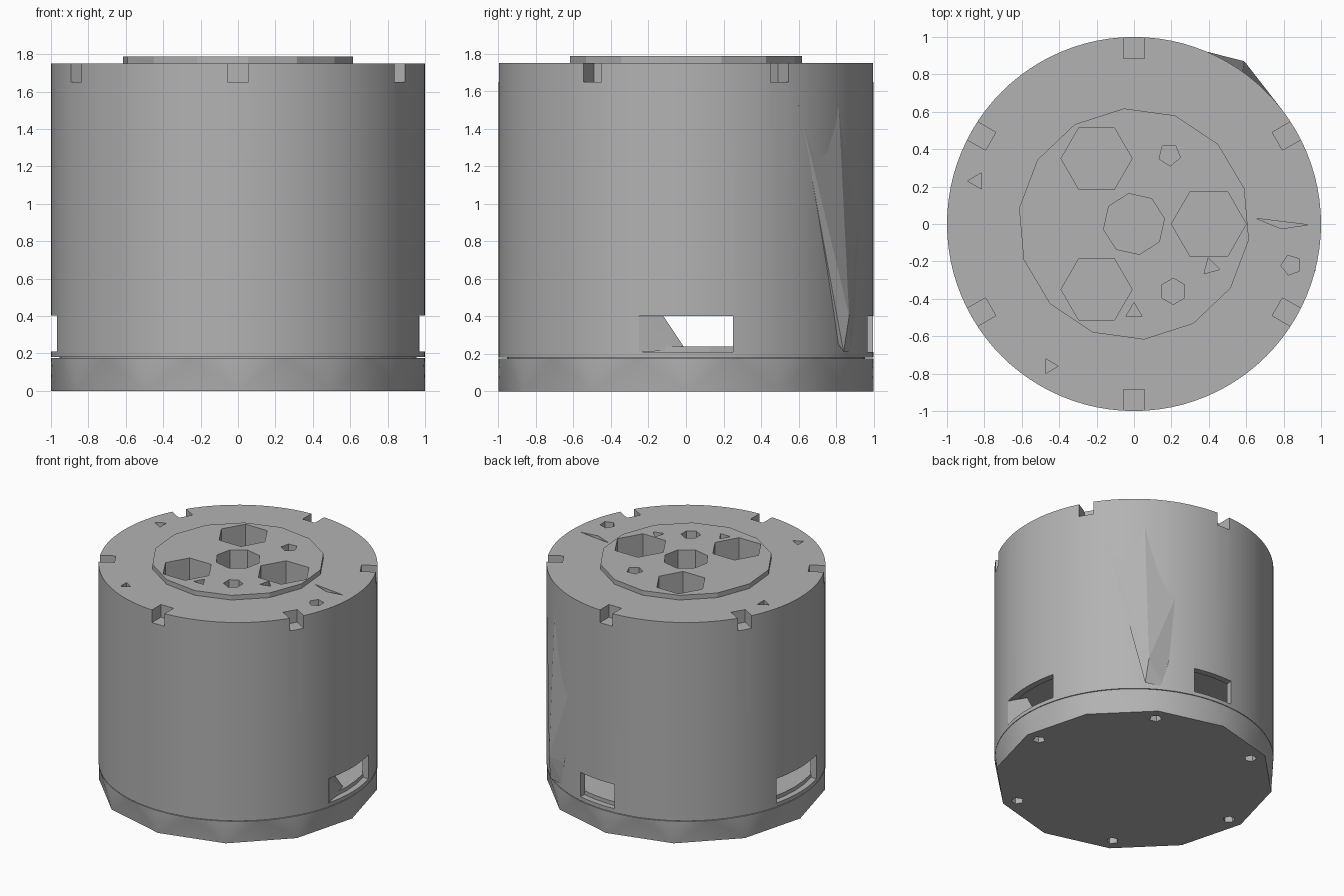
import bpy, bmesh
from math import radians, cos, sin, pi
from mathutils import Matrix, Vector

cube = bpy.data.objects.get("Cube")
if cube:
    bpy.data.objects.remove(cube, do_unlink=True)

grey = bpy.data.materials.new("mid grey")
grey.use_nodes = True
COLOUR = (0.45, 0.45, 0.45, 1)
grey.diffuse_color = COLOUR
grey.node_tree.nodes["Principled BSDF"].inputs["Base Color"].default_value = COLOUR


def finish(name, bm):
    bmesh.ops.recalc_face_normals(bm, faces=bm.faces)
    mesh = bpy.data.meshes.new(name)
    bm.to_mesh(mesh)
    bm.free()
    mesh.materials.append(grey)
    ob = bpy.data.objects.new(name, mesh)
    bpy.context.collection.objects.link(ob)
    return ob


def prism(bm, x, y, r, z0, z1, sides, turn=0):
    place = Matrix.Translation((x, y, (z0 + z1) / 2)) @ Matrix.Rotation(radians(turn), 4, "Z")
    bmesh.ops.create_cone(bm, cap_ends=True, segments=sides, radius1=r, radius2=r,
                          depth=z1 - z0, matrix=place)


def radial_box(bm, angle, radius, size, z):
    place = (Matrix.Rotation(radians(angle), 4, "Z") @ Matrix.Translation((radius, 0, z))
             @ Matrix.Diagonal((*size, 1)))
    bmesh.ops.create_cube(bm, size=1, matrix=place)


def hull(name, points):
    bm = bmesh.new()
    for p in points:
        bm.verts.new(p)
    bmesh.ops.convex_hull(bm, input=bm.verts)
    return finish(name, bm)


def cut(ob, fill):
    bm = bmesh.new()
    fill(bm)
    cutter = finish("cutter", bm)
    cutter.hide_render = True
    mod = ob.modifiers.new("cut", "BOOLEAN")
    mod.operation, mod.solver, mod.object = "DIFFERENCE", "EXACT", cutter
    bpy.ops.object.select_all(action="DESELECT")
    bpy.context.view_layer.objects.active = ob
    ob.select_set(True)
    bpy.ops.object.modifier_apply(modifier=mod.name)
    bpy.data.objects.remove(cutter, do_unlink=True)


def smooth(ob, angle=25):
    bpy.ops.object.select_all(action="DESELECT")
    bpy.context.view_layer.objects.active = ob
    ob.select_set(True)
    bpy.ops.object.shade_smooth_by_angle(angle=radians(angle))


def ring(radius, z, count):
    return [Vector((radius * cos(2 * pi * i / count), radius * sin(2 * pi * i / count), z))
            for i in range(count)]


# Holes: x, y, radius, sides, turn
face_holes = [(0, 0, .165, 8, 10), (-.2, .35, .19, 6, 30), (.4, 0, .2, 6, 30),
              (-.2, -.35, .19, 6, 30), (.19, .37, .06, 5, 40), (.21, -.36, .07, 6, 0),
              (.41, -.23, .05, 3, 15), (0, -.47, .05, 3, 0)]
rim_holes = [(-.84, .23, .05, 3, 90), (-.45, -.76, .045, 3, 30), (.84, -.22, .055, 5, 20)]


def top_holes(bm):
    for x, y, r, sides, turn in face_holes:
        prism(bm, x, y, r, 1.57, 1.9, sides, turn)


def body_top_cuts(bm):
    top_holes(bm)
    for x, y, r, sides, turn in rim_holes:
        prism(bm, x, y, r, 1.68, 1.9, sides, turn)
    for k in range(6):
        radial_box(bm, 30 + 60 * k, .97, (.17, .11, .2), 1.75)


def chamber(bm):
    prism(bm, 0, 0, .95, .1, .42, 64)


def windows(bm):
    for angle, width in ((0, .5), (180, .5), (85, .32)):
        radial_box(bm, angle, 1, (.3, width, .192), .306)


# Main housing with its lower chamber, side openings and top recesses
bm = bmesh.new()
prism(bm, 0, 0, 1, .18, 1.75, 96)
housing = finish("housing", bm)
for step in (chamber, windows, body_top_cuts):
    cut(housing, step)
# Thin groove from the face plate to the rim
cut(housing, lambda b: bmesh.ops.create_cone(
    b, cap_ends=True, segments=3, radius1=.16, radius2=.16, depth=.1,
    matrix=Matrix.Translation((.79, 0, 1.75)) @ Matrix.Rotation(radians(-7), 4, "Z")
    @ Matrix.Diagonal((1, .16, 1, 1)) @ Matrix.Rotation(pi, 4, "Z")))
smooth(housing)

# Raised face plate
bm = bmesh.new()
prism(bm, 0, 0, .62, 1.72, 1.787, 14, 5)
plate = finish("face_plate", bm)
cut(plate, top_holes)

# Faceted base, twelve sided at the bottom and round at the top
base = hull("base", ring(1, 0, 12) + ring(1, .175, 96))


def screw_holes(bm):
    for k in range(6):
        a = radians(60 * k)
        prism(bm, .89 * cos(a), .89 * sin(a), .045, -.1, .08, 5, 60 * k)


cut(base, screw_holes)
smooth(base, 12)

# Chamber floor
bm = bmesh.new()
prism(bm, 0, 0, .955, .15, .24, 48)
finish("chamber_floor", bm)

# Dented flap bulging from the back left of the housing
hull("dented_flap", [(.8, .6, 1.53), (.58, .81, 1.6), (.12, .99, 1.68), (.59, .87, .4),
                     (.6, .84, .21), (.46, .88, .21), (.44, .9, .4), (.56, .78, .3)])

# Bent lip inside the left opening
hull("bent_lip", [(.97, -.25, .21), (.97, -.25, .4), (.9, -.12, .4), (.9, -.1, .24),
                  (.93, 0, .22), (.9, -.25, .21), (.9, -.25, .4)])
